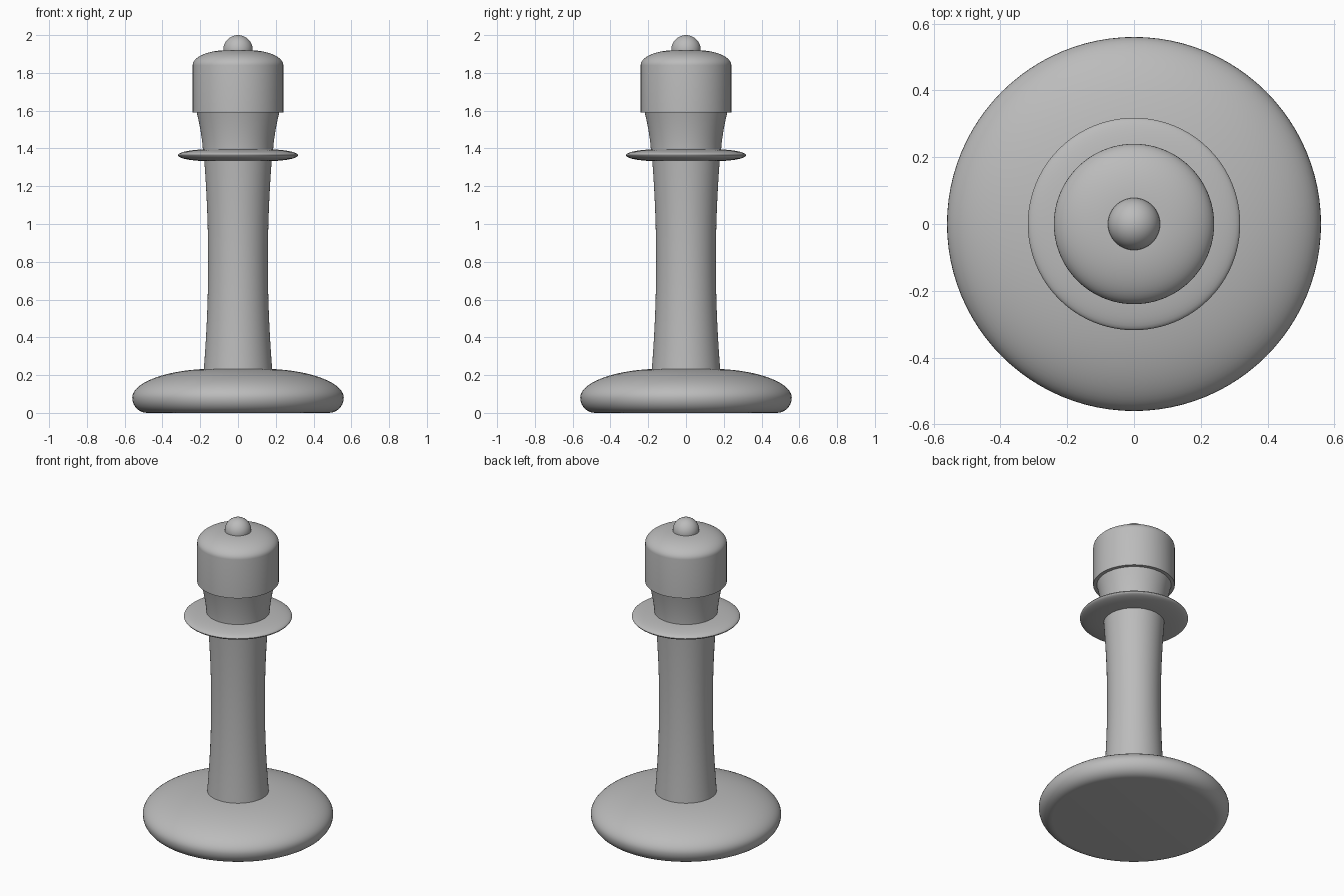
import bpy
import bmesh
from math import sin, cos, pi, radians

if "Cube" in bpy.data.objects:
    bpy.data.objects.remove(bpy.data.objects["Cube"], do_unlink=True)

grey = bpy.data.materials.new("plain_grey")
grey.use_nodes = True
grey.diffuse_color = (0.5, 0.5, 0.5, 1)
grey.node_tree.nodes["Principled BSDF"].inputs["Base Color"].default_value = (0.5, 0.5, 0.5, 1)


def arc(r, z, rx, rz, start, end, steps=12):
    """Points (radius, height) along an elliptical arc, angles in degrees."""
    angles = [radians(start + (end - start) * i / steps) for i in range(steps + 1)]
    return [(r + rx * cos(a), z + rz * sin(a)) for a in angles]


def lathe(name, profile, segments=96):
    """Spin a bottom-to-top profile about z; open ends are closed on the axis."""
    points = [(0, profile[0][1])] + profile + [(0, profile[-1][1])]
    bm = bmesh.new()
    verts = [bm.verts.new((r, 0, z)) for r, z in points]
    edges = [bm.edges.new(pair) for pair in zip(verts, verts[1:])]
    bmesh.ops.spin(bm, geom=verts + edges, cent=(0, 0, 0), axis=(0, 0, 1),
                   angle=2 * pi, steps=segments)
    bmesh.ops.remove_doubles(bm, verts=bm.verts, dist=0.0001)
    bmesh.ops.recalc_face_normals(bm, faces=bm.faces)
    mesh = bpy.data.meshes.new(name)
    bm.to_mesh(mesh)
    bm.free()
    mesh.materials.append(grey)
    obj = bpy.data.objects.new(name, mesh)
    bpy.context.collection.objects.link(obj)
    bpy.ops.object.select_all(action="DESELECT")
    obj.select_set(True)
    bpy.context.view_layer.objects.active = obj
    bpy.ops.object.shade_smooth_by_angle(angle=radians(35))
    return obj


# Wide foot: rounded underside and a low domed top
lathe("base", arc(0.48, 0.08, 0.08, 0.08, -90, 0, 8) + arc(0.12, 0.08, 0.44, 0.154, 0, 90, 20))

# Slender column, waisted in the middle
waist, rise = 0.8, 0.58
column = []
for i in range(25):
    t = -1 + i / 12
    column.append((0.158 + 0.024 * t * t, waist + rise * t))
lathe("column", column)

# Thin lens-shaped collar
lathe("collar", arc(0.14, 1.364, 0.178, 0.032, -90, 90, 24))

# Neck flaring up to the head
lathe("neck", [(0.185 + 0.036 * (i / 8) ** 1.6, 1.37 + 0.23 * i / 8) for i in range(9)])

# Cylindrical head with a rounded shoulder
lathe("head", [(0.24, 1.59)] + arc(0.06, 1.84, 0.18, 0.08, 0, 90, 14))

# Ball finial
lathe("finial", arc(0, 1.922, 0.078, 0.078, -90, 90, 28))
